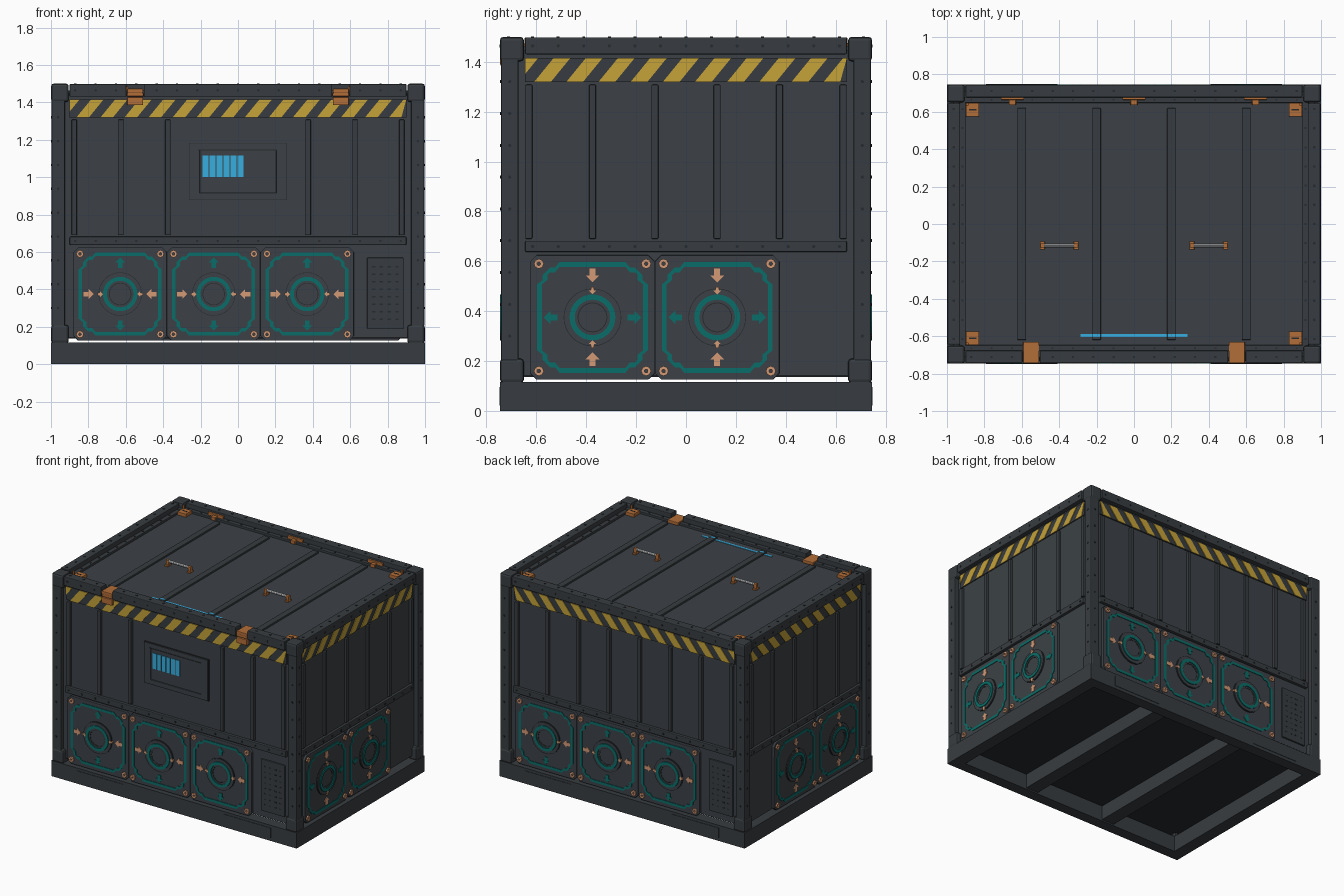
import bpy, bmesh, math

if "Cube" in bpy.data.objects:
    bpy.data.objects.remove(bpy.data.objects["Cube"])

def material(name, rgb):
    m = bpy.data.materials.new(name)
    m.diffuse_color = (*rgb, 1)
    m.use_nodes = True
    m.node_tree.nodes["Principled BSDF"].inputs["Base Color"].default_value = m.diffuse_color
    return m

PANEL = material("panel_grey", (0.045, 0.053, 0.061))
FRAME = material("frame_grey", (0.039, 0.046, 0.052))
DARK = material("dark_grey", (0.020, 0.023, 0.026))
YELLOW = material("hazard_yellow", (0.56, 0.36, 0.04))
ORANGE = material("latch_orange", (0.45, 0.155, 0.04))
COPPER = material("bolt_copper", (0.66, 0.32, 0.18))
TEAL = material("teal", (0.003, 0.155, 0.14))
BLUE = material("screen_blue", (0.04, 0.42, 0.74))
STEEL = material("handle_steel", (0.35, 0.36, 0.37))


class Part:
    """Collects solids; 'frame' maps (across, outward, up) to world space."""
    def __init__(self, name, mat, frame=lambda u, d, z: (u, d, z), bevel=0, smooth=False):
        self.name, self.mat, self.frame = name, mat, frame
        self.bevel, self.smooth, self.bm = bevel, smooth, bmesh.new()

    def prism(self, pts, d0, d1):
        a = [self.bm.verts.new(self.frame(u, d0, z)) for u, z in pts]
        b = [self.bm.verts.new(self.frame(u, d1, z)) for u, z in pts]
        n = len(pts)
        self.bm.faces.new(a)
        self.bm.faces.new(b)
        for i in range(n):
            j = (i + 1) % n
            self.bm.faces.new((a[i], a[j], b[j], b[i]))

    def box(self, u0, u1, d0, d1, z0, z1):
        self.prism([(u0, z0), (u1, z0), (u1, z1), (u0, z1)], d0, d1)

    def band(self, outer, inner, d0, d1):
        rings = [[self.bm.verts.new(self.frame(u, d, z)) for u, z in p]
                 for p, d in ((outer, d0), (outer, d1), (inner, d1), (inner, d0))]
        n = len(outer)
        for k in range(4):
            p, q = rings[k], rings[(k + 1) % 4]
            for i in range(n):
                j = (i + 1) % n
                self.bm.faces.new((p[i], p[j], q[j], q[i]))

    def done(self):
        bmesh.ops.recalc_face_normals(self.bm, faces=self.bm.faces)
        me = bpy.data.meshes.new(self.name)
        self.bm.to_mesh(me)
        self.bm.free()
        me.materials.append(self.mat)
        ob = bpy.data.objects.new(self.name, me)
        bpy.context.collection.objects.link(ob)
        if self.smooth:
            bpy.ops.object.select_all(action='DESELECT')
            ob.select_set(True)
            bpy.context.view_layer.objects.active = ob
            bpy.ops.object.shade_smooth_by_angle(angle=math.radians(30))
        if self.bevel:
            mod = ob.modifiers.new("edge_bevel", 'BEVEL')
            mod.width, mod.segments = self.bevel, 2


def circle(u, z, r, n=32):
    return [(u + r * math.cos(2 * math.pi * i / n), z + r * math.sin(2 * math.pi * i / n)) for i in range(n)]

def octagon(u, z, h, c):
    k = h - c
    return [(u + a, z + b) for a, b in ((h, -k), (h, k), (k, h), (-k, h), (-h, k), (-h, -k), (-k, -h), (k, -h))]

def stepped(u, z, h):
    # octagon outline with small notches at the corners
    q = [(h, .132), (h - .022, .150), (h - .022, .170), (.170, h - .022), (.150, h - .022), (.132, h)]
    return [(u + a * c - b * s, z + a * s + b * c) for c, s in ((1, 0), (0, 1), (-1, 0), (0, -1)) for a, b in q]

def arrow(u, z, dx, dz, s):
    shape = [(.5, 0), (0, .5), (0, .22), (-.5, .22), (-.5, -.22), (0, -.22), (0, -.5)]
    return [(u + s * (a * dx - b * dz), z + s * (a * dz + b * dx)) for a, b in shape]

def rect(a, b, c, d):
    return [(a, c), (b, c), (b, d), (a, d)]

def spread(a, b, n):
    return [a + (b - a) * i / (n - 1) for i in range(n)]


# body core, dark floor underside
p = Part("body_shell", PANEL); p.box(-.965, .965, -.71, .71, .142, 1.448); p.done()
p = Part("floor_underside", DARK); p.box(-.95, .95, -.70, .70, .136, .142); p.done()

# corner posts and corner castings
posts = Part("corner_posts", FRAME, bevel=.006)
blocks = Part("corner_castings", FRAME, bevel=.014)
for sx in (-1, 1):
    for sy in (-1, 1):
        posts.box(*sorted((sx * .925, sx * .996)), *sorted((sy * .672, sy * .742)), .2, 1.42)
        for z in (.112, 1.402):
            blocks.box(*sorted((sx * .905, sx * .999)), *sorted((sy * .65, sy * .746)), z, z + .098)
posts.done(); blocks.done()

# base frame, cross beams, fork pocket covers
base = Part("base_frame", FRAME)
pocket = Part("fork_pocket_covers", FRAME)
for s in (-1, 1):
    base.box(-1, 1, *sorted((s * .665, s * .745)), 0, .115)
    base.box(*sorted((s * .91, s)), -.665, .665, 0, .115)
    base.box(*sorted((s * .28, s * .38)), -.665, .665, .01, .115)
    for u0, u1 in ((-.79, -.41), (.41, .79)):
        pocket.box(u0, u1, *sorted((s * .74, s * .748)), .022, .096)
base.done(); pocket.done()


def build_wall(name, frame, D, W, fans, ribs, long_side, slant, gaps):
    def new(part, mat, **k):
        return Part(name + "_" + part, mat, frame, **k)
    # top and middle rails, ribs
    rail = new("rails", FRAME, bevel=.005)
    cuts = [-W] + [g + s * .047 for g in gaps for s in (-1, 1)] + [W]
    for a, b in zip(cuts[::2], cuts[1::2]):
        rail.box(a, b, D - .068, D - .001, 1.43, 1.498)
    for g in gaps:
        rail.box(g - .047, g + .047, D - .068, D - .012, 1.43, 1.45)
    rail.box(-W, W, D - .04, D - .014, .637, .682)
    rail.done()
    r = new("ribs", FRAME, bevel=.004)
    for u in ribs:
        r.box(u - .014, u + .014, D - .04, D - .016, .69, 1.308)
    r.done()
    # rivets
    r = new("rivets", DARK)
    for u in spread(-W + .03, W - .03, 17 if long_side else 13):
        r.prism(circle(u, .659, .007, 6), D - .016, D - .010)
        if all(abs(u - g) > .06 for g in gaps):
            r.prism(circle(u, 1.464, .007, 6), D - .004, D + .002)
            r.box(u - .006, u + .006, D - .04, D - .028, 1.49, 1.501)
        r.box(u - .005, u + .005, D - .086, D - .076, 1.46, 1.467)
    for z in spread(.3, 1.32, 9):
        for s in (-1, 1):
            r.prism(circle(s * (W + .062), z, .007, 6), D - .006, D + .001)
    r.done()
    # hazard strip: dark plate with slanted yellow stripes clipped to its ends
    z0, z1 = 1.318, 1.416
    s = new("hazard_plate", FRAME); s.box(-W, W, D - .04, D - .026, z0, z1); s.done()
    s = new("hazard_stripes", YELLOW)
    count = 14 if long_side else 10
    step = 2 * W / count
    for i in range(-1, count):
        a = -W + i * step + .035
        w = step * .52
        q = [(a, z0), (a + w, z0), (a + w + .08, z1), (a + .08, z1)]
        if i < 0:
            q = [(-W, z1 - (a + w + .08 + W) / .08 * (z1 - z0)), (a + w + .08, z1), (-W, z1)]
        s.prism([(slant * min(u, W), z) for u, z in q], D - .027, D - .022)
    s.done()
    # square fan plates with painted outline, hub, arrows and bolts
    plate = new("fan_plates", PANEL, bevel=.003)
    paint = new("fan_teal", TEAL)
    hub = new("fan_hubs", PANEL, smooth=True)
    dark = new("fan_grooves", DARK, smooth=True)
    bolt = new("fan_bolts", COPPER)
    zc = .375
    for u in fans:
        plate.prism(octagon(u, zc, .2495, .025), D - .04, D - .016)
        paint.band(stepped(u, zc, .222), stepped(u, zc, .203), D - .02, D - .012)
        hub.band(circle(u, zc, .113), circle(u, zc, .060), D - .02, D - .006)
        dark.band(circle(u, zc, .116), circle(u, zc, .113), D - .02, D - .010)
        dark.band(circle(u, zc, .061), circle(u, zc, .056), D - .02, D - .008)
        hub.prism(circle(u, zc, .056), D - .02, D - .009)
        paint.band(circle(u, zc, .092), circle(u, zc, .071), D - .01, D)
        for s in (-1, 1):
            for t in (-1, 1):
                bolt.band(circle(u + s * .215, zc + t * .215, .020, 8),
                          circle(u + s * .215, zc + t * .215, .007, 8), D - .02, D - .006)
            ax, az = (s, 0) if long_side else (0, s)
            bolt.prism(arrow(u + ax * .168, zc + az * .168, -ax, -az, .055), D - .02, D - .012)
            bolt.prism(arrow(u + ax * .107, zc + az * .107, -ax, -az, .030), D - .02, D - .003)
            paint.prism(arrow(u + az * .168, zc + ax * .168, az, ax, .055), D - .02, D - .012)
    for q in (plate, paint, hub, dark, bolt):
        q.done()
    # vent plate with small holes
    if long_side:
        v = new("vent_plate", FRAME, bevel=.004); v.box(.69, .885, D - .04, D - .024, .19, .57); v.done()
        v = new("vent_holes", DARK)
        for u in spread(.725, .85, 4):
            for z in spread(.24, .52, 8):
                v.box(u - .009, u + .009, D - .03, D - .023, z - .004, z + .004)
        v.done()


front = lambda u, d, z: (u, -d, z)
back = lambda u, d, z: (-u, d, z)
right = lambda u, d, z: (d, u, z)
left = lambda u, d, z: (-d, u, z)
rib_f = [-.875, -.625, -.375, .375, .625, .875]
rib_s = [-.63, -.375, -.125, .125, .375, .63]
build_wall("front", front, .745, .9, [-.63, -.13, .37], rib_f, True, 1, [-.55, .55])
build_wall("back", back, .745, .9, [-.63, -.13, .37], rib_f + [-.125, .125], True, -1, [])
build_wall("right", right, .998, .645, [-.375, .125], rib_s, False, 1, [])
build_wall("left", left, .998, .645, [-.375, .125], rib_s, False, 1, [])

# front display: shallow frame, recessed screen, blue level bars
p = Part("display_frame", PANEL, front, bevel=.002)
p.band(rect(-.26, .26, .88, 1.18), rect(-.205, .205, .915, 1.145), .70, .724)
p.box(-.205, .205, .70, .719, .915, 1.145)
p.done()
p = Part("display_edges", DARK, front)
p.box(-.215, .205, .71, .726, 1.143, 1.149)
p.band(rect(-.263, .263, .877, 1.183), rect(-.26, .26, .88, 1.18), .70, .718)
p.done()
p = Part("display_bars", BLUE, front)
for i in range(6):
    p.box(-.19 + i * .0375, -.159 + i * .0375, .712, .723, 1.0, 1.115)
p.done()

# lid: rim, ribs, light strip
p = Part("lid_rim", FRAME, bevel=.004)
for s in (-1, 1):
    p.box(-.93, .93, *sorted((s * .648, s * .68)), 1.44, 1.464)
    p.box(*sorted((s * .90, s * .935)), -.66, .66, 1.44, 1.464)
p.done()
p = Part("lid_ribs", FRAME, bevel=.004)
for x in (-.6, -.2, .2, .6):
    p.box(x - .023, x + .023, -.62, .62, 1.44, 1.461)
p.done()
p = Part("lid_light_strip", BLUE)
p.box(-.285, .285, -.603, -.587, 1.445, 1.451)
for x in (-.2, .2):
    p.box(x - .021, x + .021, -.603, -.587, 1.45, 1.4625)
p.done()

# orange lid corners, hinges, front latches
p = Part("lid_corner_brackets", ORANGE, bevel=.003)
slots = Part("lid_bracket_slots", DARK)
for sx in (-1, 1):
    for sy in (-1, 1):
        p.box(*sorted((sx * .828, sx * .898)), *sorted((sy * .575, sy * .647)), 1.445, 1.472)
        p.box(*sorted((sx * .885, sx * .898)), *sorted((sy * .633, sy * .647)), 1.46, 1.497)
        slots.box(sx * .863 - .02, sx * .863 + .02, sy * .611 - .004, sy * .611 + .004, 1.465, 1.4735)
p.done(); slots.done()
p = Part("lid_hinges", ORANGE, bevel=.003)
for x in (-.65, 0, .65):
    p.box(x - .062, x + .062, .664, .68, 1.45, 1.485)
    p.box(x - .018, x + .018, .635, .666, 1.45, 1.475)
p.done()
p = Part("front_latches", ORANGE, bevel=.004)
for x in (-.55, .55):
    p.box(x - .043, x + .043, -.744, -.63, 1.45, 1.473)
    p.box(x - .043, x + .043, -.745, -.71, 1.385, 1.428)
    p.box(x - .043, x + .043, -.742, -.72, 1.432, 1.46)
p.done()

# lid handles: orange feet and steel bar
feet = Part("handle_feet", ORANGE, bevel=.003)
bar = Part("handle_bars", STEEL, right, smooth=True)
for x in (-.4, .4):
    for s in (-1, 1):
        feet.box(x + s * .09 - .013, x + s * .09 + .013, -.137, -.093, 1.445, 1.458)
        feet.box(x + s * .09 - .012, x + s * .09 + .012, -.126, -.104, 1.45, 1.49)
    bar.prism(circle(-.115, 1.480, .010, 12), x - .09, x + .09)
feet.done(); bar.done()
